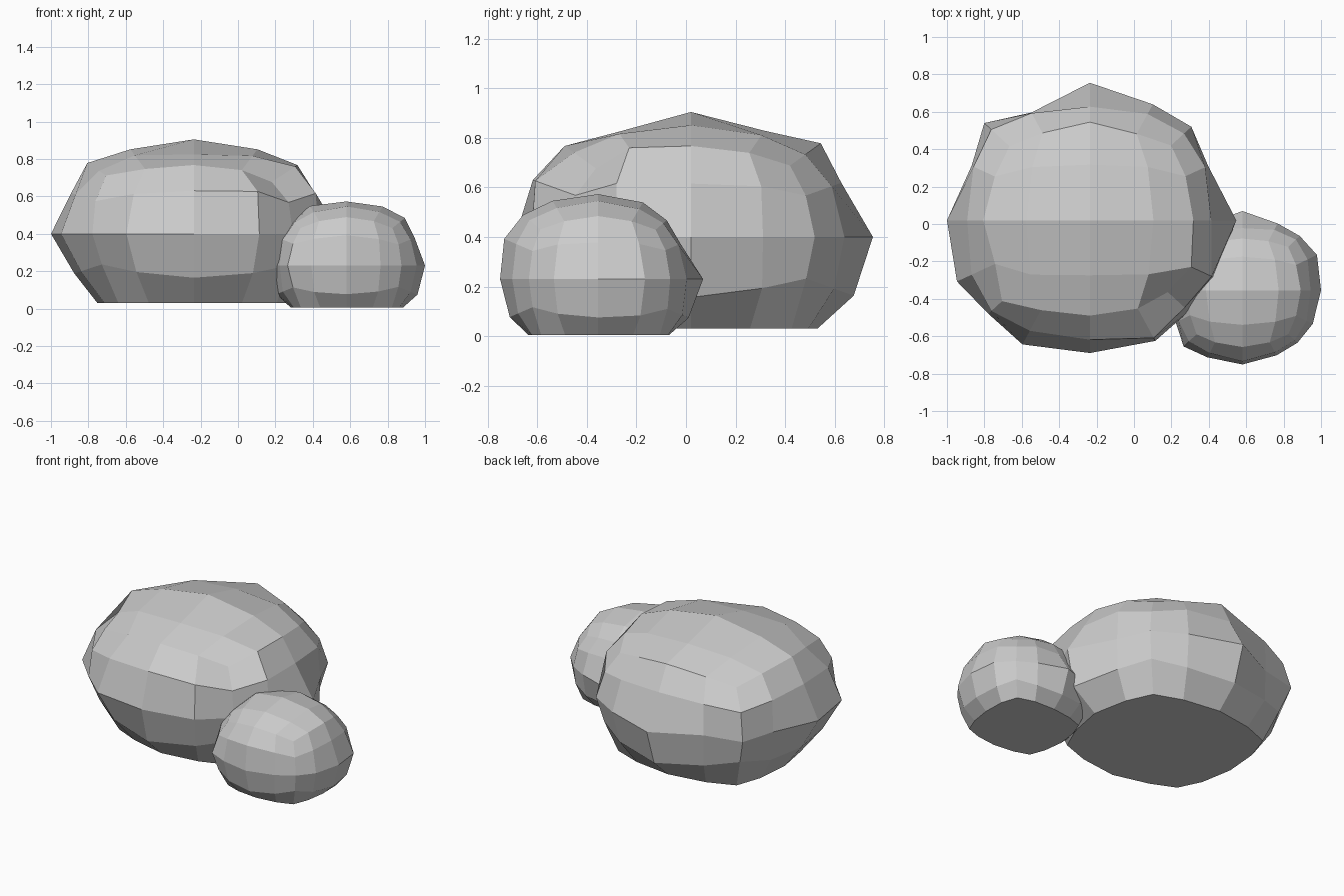
import bpy, bmesh
from mathutils import Vector

if "Cube" in bpy.data.objects:
    bpy.data.objects.remove(bpy.data.objects["Cube"])


def ring_keys():
    """Grid indices of the 16 equator points, anticlockwise from +x."""
    side = [(2, 0), (2, 1), (2, 2), (1, 2)]
    keys = []
    for _ in range(4):
        keys += side
        side = [(-b, a) for a, b in side]
    return keys


def boulder(name, centre, radii, floor, equator, bumps):
    """Faceted cube-sphere, pushed in and out by radius factors, with a flat base."""
    known = {(a, b, 0): f for (a, b), f in zip(ring_keys(), equator)}
    known.update(bumps)
    anchors = [(Vector(key).normalized(), f) for key, f in known.items()]

    def factor(key):
        if key in known:
            return known[key]
        # blend the nearby factors, pulled towards 1
        d = Vector(key).normalized()
        weights = [(1 / ((d - a).length + 0.02) ** 4, f) for a, f in anchors] + [(25, 1.0)]
        return sum(w * f for w, f in weights) / sum(w for w, f in weights)

    bm = bmesh.new()
    bmesh.ops.create_cube(bm, size=4)
    bmesh.ops.subdivide_edges(bm, edges=bm.edges[:], cuts=3, use_grid_fill=True)
    for v in bm.verts:
        key = tuple(round(c) for c in v.co)
        p = Vector(key).normalized() * factor(key)
        v.co = Vector([c + r * q for c, r, q in zip(centre, radii, p)])
        v.co.z = floor if key[2] == -2 else max(v.co.z, floor)
    bmesh.ops.recalc_face_normals(bm, faces=bm.faces[:])
    mesh = bpy.data.meshes.new(name)
    bm.to_mesh(mesh)
    bm.free()
    ob = bpy.data.objects.new(name, mesh)
    bpy.context.collection.objects.link(ob)
    return ob


# large boulder
boulder("large_rock", (-0.236, 0.02, 0.4), (0.76, 0.70, 0.505), 0.03,
        [1.03, 0.93, 1.01, 0.99, 1.05, 0.92, 1.05, 0.93,
         1.005, 1.045, 1.01, 1.06, 1.014, 1.03, 0.985, 0.98],
        {(0, 0, 2): 1.0, (1, 0, 2): 1.0, (-1, 0, 2): 1.0, (0, 1, 2): 0.95, (0, -1, 2): 0.94,
         (2, 0, 2): 1.03, (-2, 0, 2): 1.06, (0, 2, 2): 1.06, (0, -2, 2): 1.03,
         (2, 0, 1): 0.955, (-2, 0, 1): 0.965, (0, 2, 1): 0.97, (0, -2, 1): 1.02,
         (2, 2, 2): 0.99, (-2, 2, 2): 0.98, (-2, -2, 2): 1.07, (2, -2, 2): 0.95,
         (2, -2, 1): 1.0, (-2, 2, 1): 1.04, (2, -1, 1): 1.05, (1, -2, 1): 1.1,
         (2, -1, 2): 1.07, (-1, -2, 2): 1.03, (-2, -1, 2): 1.0, (2, 1, 2): 1.01, (1, 2, 2): 0.99,
         (-2, 0, -1): 0.94, (2, 0, -1): 1.08, (0, 2, -1): 1.05, (0, -2, -1): 1.04,
         (-2, -2, -2): 0.92})

# small boulder
boulder("small_rock", (0.58, -0.355, 0.23), (0.42, 0.40, 0.343), 0.005,
        [1.0, 1.06, 1.03, 1.0, 1.06, 1.0, 1.0, 1.0,
         1.0, 0.95, 1.06, 1.0, 0.99, 0.97, 0.99, 1.0],
        {(0, 0, 2): 1.0, (1, 0, 2): 1.03, (-1, 0, 2): 1.04, (0, 1, 2): 1.01, (0, -1, 2): 1.03,
         (2, 0, 2): 1.05, (-2, 0, 2): 0.98, (0, 2, 2): 0.98, (0, -2, 2): 1.07,
         (2, 0, 1): 0.97, (0, 2, 1): 0.93, (0, -2, 1): 1.06, (2, 2, -2): 1.08})
